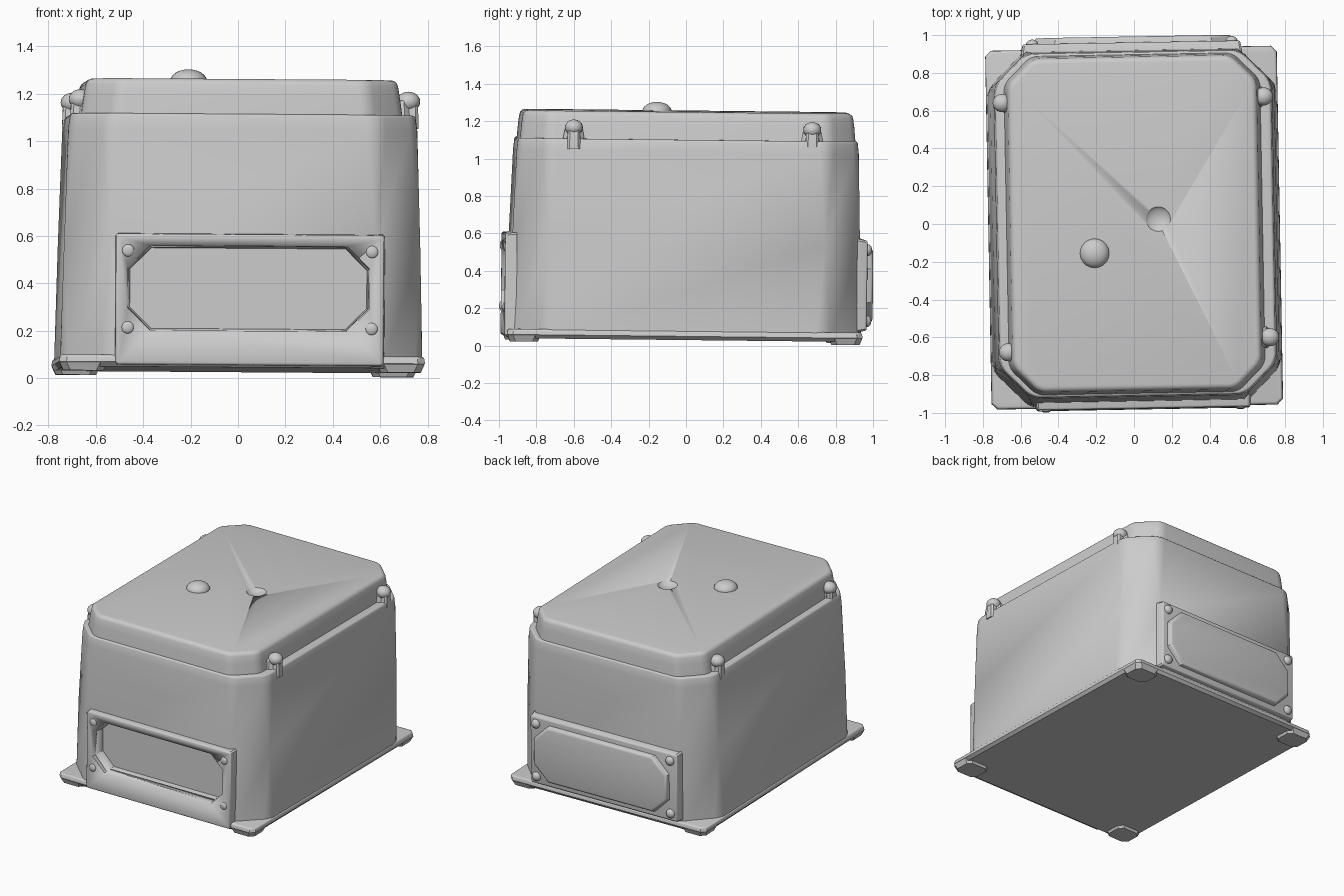
import bpy, bmesh
from math import radians
from mathutils import Matrix, Euler

if "Cube" in bpy.data.objects:
    bpy.data.objects.remove(bpy.data.objects["Cube"])

# the whole enclosure sits very slightly askew
POSE = Euler((-0.011, 0.007, 0.018)).to_matrix().to_4x4()
FACE = Matrix.Rotation(radians(90), 4, 'X')   # local z points out of the front


def finish(name, bm, smooth=True):
    bmesh.ops.recalc_face_normals(bm, faces=bm.faces)
    me = bpy.data.meshes.new(name)
    bm.to_mesh(me)
    bm.free()
    ob = bpy.data.objects.new(name, me)
    bpy.context.collection.objects.link(ob)
    if smooth:
        bpy.ops.object.select_all(action='DESELECT')
        ob.select_set(True)
        bpy.context.view_layer.objects.active = ob
        bpy.ops.object.shade_smooth_by_angle(angle=radians(35))
    ob.matrix_world = POSE
    return ob


def loft(name, sections, bevel=0.0, upright=0.0, matrix=None):
    """Stack of cut-corner rectangles: (centre x, centre y, half x, half y, corner cut, z)."""
    bm = bmesh.new()
    rings = []
    for cx, cy, hx, hy, c, z in sections:
        pts = [(hx, -hy + c), (hx, hy - c), (hx - c, hy), (-hx + c, hy),
               (-hx, hy - c), (-hx, -hy + c), (-hx + c, -hy), (hx - c, -hy)]
        rings.append([bm.verts.new((cx + x, cy + y, z)) for x, y in pts])
    for a, b in zip(rings, rings[1:]):
        for i in range(8):
            j = (i + 1) % 8
            bm.faces.new((a[i], a[j], b[j], b[i]))
    bm.faces.new(rings[0][::-1])
    bm.faces.new(rings[-1])
    if upright:
        edges = [e for e in bm.edges if abs(e.verts[0].co.z - e.verts[1].co.z) > 1e-4]
        bmesh.ops.bevel(bm, geom=edges, offset=upright, segments=4, profile=0.5, affect='EDGES')
    if bevel:
        top = sections[-1][5]
        edges = [e for e in bm.edges if all(abs(v.co.z - top) < 1e-4 for v in e.verts)]
        bmesh.ops.bevel(bm, geom=edges, offset=bevel, segments=3, profile=0.5, affect='EDGES')
    if matrix:
        bm.transform(matrix)
    return finish(name, bm)


def ball(name, loc, scale):
    bm = bmesh.new()
    bmesh.ops.create_uvsphere(bm, u_segments=20, v_segments=12, radius=1)
    bm.transform(Matrix.Translation(loc) @ Matrix.Diagonal((*scale, 1)))
    return finish(name, bm)


def cut(ob, cutter):
    m = ob.modifiers.new("recess", 'BOOLEAN')
    m.operation = 'DIFFERENCE'
    m.object = cutter
    m.solver = 'EXACT'
    cutter.hide_render = True
    cutter.hide_set(True)


# tapered body with cut corners
body = loft("body", [(0, -0.02, 0.765, 0.945, 0.20, 0.05),
                     (0, -0.016, 0.752, 0.930, 0.19, 0.55),
                     (0, -0.012, 0.737, 0.915, 0.17, 1.04),
                     (0, -0.012, 0.728, 0.908, 0.165, 1.105)],
            bevel=0.012, upright=0.045)

# base plate and small corner feet
loft("base_plate", [(0, -0.02, 0.755, 0.935, 0.03, 0.035),
                    (0, -0.02, 0.772, 0.95, 0.03, 0.055),
                    (0, -0.02, 0.768, 0.946, 0.03, 0.085)], bevel=0.012)
for sx in (-1, 1):
    for sy in (-1, 1):
        loft("corner_foot", [(sx * 0.67, -0.02 + sy * 0.86, 0.085, 0.075, 0.03, 0.018),
                             (sx * 0.67, -0.02 + sy * 0.86, 0.1, 0.088, 0.03, 0.05)])

# lid with rounded top rim
lid = loft("lid", [(-0.005, -0.012, 0.680, 0.898, 0.145, 1.09),
                   (-0.005, -0.012, 0.667, 0.890, 0.140, 1.18),
                   (-0.005, -0.012, 0.655, 0.880, 0.135, 1.253)],
           bevel=0.025, upright=0.035)

# dome and dimple on the lid
ball("lid_dome", (-0.22, -0.165, 1.25), (0.078, 0.078, 0.05))
dimple = ball("dimple_cutter", (0.12, 0.01, 1.275), (0.075, 0.075, 0.045))
cut(lid, dimple)

# corner latches: knob, stem down to the body and lug into the lid
for x, y in ((-0.695, 0.64), (-0.685, -0.68), (0.69, 0.65), (0.70, -0.625)):
    s = 1 if x > 0 else -1
    ball("latch_knob", (x, y, 1.165), (0.05, 0.048, 0.042))
    loft("latch_stem", [(x + s * 0.022, y, 0.022, 0.036, 0.012, 1.05),
                        (x + s * 0.010, y, 0.030, 0.032, 0.012, 1.16)], bevel=0.01)
    loft("latch_lug", [(x - s * 0.03, y, 0.035, 0.06, 0.02, 1.09),
                       (x - s * 0.03, y, 0.03, 0.045, 0.02, 1.17)], bevel=0.01)

# front frame with octagonal recess (local y is height, local z is outward)
frame = loft("front_frame", [(0.03, 0.32, 0.57, 0.28, 0.01, 0.92),
                             (0.03, 0.32, 0.565, 0.275, 0.01, 0.983)],
             bevel=0.01, matrix=FACE)
opening = loft("opening_cutter", [(0.025, 0.368, 0.50, 0.17, 0.09, 0.88),
                                  (0.025, 0.368, 0.523, 0.19, 0.10, 1.1)], matrix=FACE)
cut(body, opening)
cut(frame, opening)

# back frame with raised octagonal cover plate
loft("back_frame", [(0, 0.335, 0.585, 0.25, 0.01, -0.90),
                    (0, 0.335, 0.575, 0.24, 0.01, -0.955)], bevel=0.01, matrix=FACE)
loft("back_cover", [(0.01, 0.335, 0.53, 0.205, 0.11, -0.94),
                    (0.01, 0.335, 0.52, 0.195, 0.11, -0.987)], bevel=0.014, matrix=FACE)

# frame screws
for z in (0.2, 0.525):
    for x in (-0.485, 0.545):
        ball("front_screw", (x, -0.981, z), (0.026, 0.012, 0.026))
for z in (0.145, 0.525):
    for x in (-0.525, 0.53):
        ball("back_screw", (x, 0.955, z), (0.032, 0.025, 0.032))
